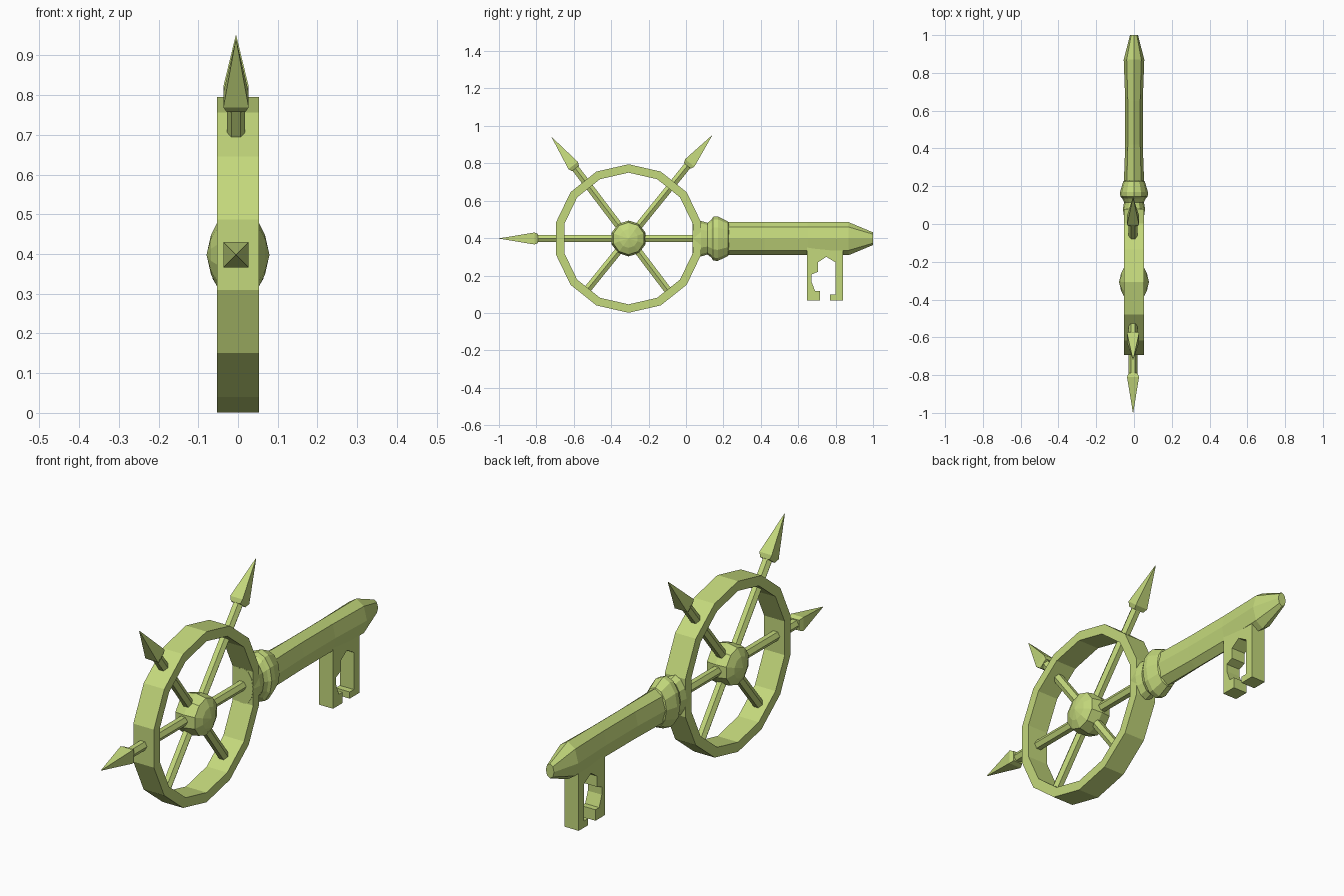
import bpy
import bmesh
from math import cos, sin, pi, radians
from mathutils import Vector

cube = bpy.data.objects.get("Cube")
if cube:
    bpy.data.objects.remove(cube)

green = bpy.data.materials.new("pale_green")
green.use_nodes = True
colour = (0.55, 0.69, 0.2, 1)
green.diffuse_color = colour
green.node_tree.nodes["Principled BSDF"].inputs["Base Color"].default_value = colour

X, Y, Z = Vector((1, 0, 0)), Vector((0, 1, 0)), Vector((0, 0, 1))
HUB = Vector((0, -0.307, 0.398))


def finish(name, bm):
    bmesh.ops.remove_doubles(bm, verts=bm.verts, dist=0.0001)
    bmesh.ops.recalc_face_normals(bm, faces=bm.faces)
    mesh = bpy.data.meshes.new(name)
    bm.to_mesh(mesh)
    bm.free()
    mesh.materials.append(green)
    obj = bpy.data.objects.new(name, mesh)
    bpy.context.collection.objects.link(obj)
    return obj


def lathe(name, profile, sides, origin, axis, e1, e2, phase=0.0, closed=False):
    """Sweep (distance, radius) points round an axis; e1 and e2 may be scaled."""
    bm = bmesh.new()
    rings = []
    for d, r in profile:
        angles = [phase + 2 * pi * i / sides for i in range(sides)]
        rings.append([bm.verts.new(origin + axis * d + (e1 * cos(a) + e2 * sin(a)) * r)
                      for a in angles])
    pairs = list(zip(rings, rings[1:]))
    if closed:
        pairs.append((rings[-1], rings[0]))
    for a, b in pairs:
        for i in range(sides):
            j = (i + 1) % sides
            bm.faces.new((a[i], a[j], b[j], b[i]))
    if not closed:
        bm.faces.new(rings[0])
        bm.faces.new(rings[-1])
    return finish(name, bm)


# Wheel rim: fourteen flat sides with a rectangular section
lathe("wheel_rim", [(-0.053, 0.397), (0.053, 0.397), (0.053, 0.352), (-0.053, 0.352)],
      14, HUB, X, Y, Z, pi / 2, closed=True)

# Faceted hub
lathe("hub", [(-0.079, 0.001), (-0.068, 0.05), (-0.05, 0.086), (0, 0.096),
              (0.05, 0.086), (0.068, 0.05), (0.079, 0.001)], 10, HUB, X, Y, Z, pi / 2)

# Spokes that cross the hub, each ending in a four-sided point
for name, degrees, tip in (("front", 180, 0.693), ("front_upper", 127.2, 0.68),
                           ("back_upper", 51, 0.71)):
    a = radians(degrees)
    along = Y * cos(a) + Z * sin(a)
    side = Z * cos(a) - Y * sin(a)
    centre = HUB - X * 0.005
    lathe(name + "_spoke", [(-0.365, 0.023), (tip - 0.18, 0.023)],
          6, centre, along, X, side)
    lathe(name + "_point", [(tip - 0.21, 0.034), (tip - 0.19, 0.045), (tip, 0.001)],
          4, centre, along, X, side, pi / 4)

# Neck, collar and shaft share one flattened section
AXIS_START = Vector((0, 0, 0.397))
FLAT_X = X * 0.62
lathe("neck", [(0.035, 0.085), (0.08, 0.095), (0.12, 0.083), (0.15, 0.085)],
      12, AXIS_START, Y, FLAT_X, Z)
lathe("collar", [(0.115, 0.085), (0.135, 0.1), (0.145, 0.117), (0.17, 0.119),
                 (0.205, 0.102), (0.225, 0.092), (0.23, 0.08)],
      12, AXIS_START, Y, FLAT_X, Z)
shaft = lathe("shaft", [(0.2, 0.088), (0.42, 0.088), (0.65, 0.088), (0.87, 0.088), (1.0, 0.034)],
              8, AXIS_START, Y, FLAT_X, Z)
for v in shaft.data.vertices:
    if 0.3 < v.co.y < 0.7:
        v.co.x *= 0.85

# Key bit: a cut-out plate hanging below the shaft
outline = [(0.647, 0.36), (0.647, 0.067), (0.717, 0.067), (0.717, 0.118), (0.69, 0.118),
           (0.67, 0.17), (0.67, 0.205), (0.705, 0.22), (0.705, 0.27), (0.75, 0.3),
           (0.80, 0.27), (0.80, 0.098), (0.77, 0.098), (0.77, 0.067),
           (0.84, 0.067), (0.84, 0.36)]
bm = bmesh.new()
face = bm.faces.new([bm.verts.new((-0.036, y, z)) for y, z in outline])
swept = bmesh.ops.extrude_face_region(bm, geom=[face])
bmesh.ops.translate(bm, vec=X * 0.072,
                    verts=[g for g in swept["geom"] if isinstance(g, bmesh.types.BMVert)])
finish("key_bit", bm)
